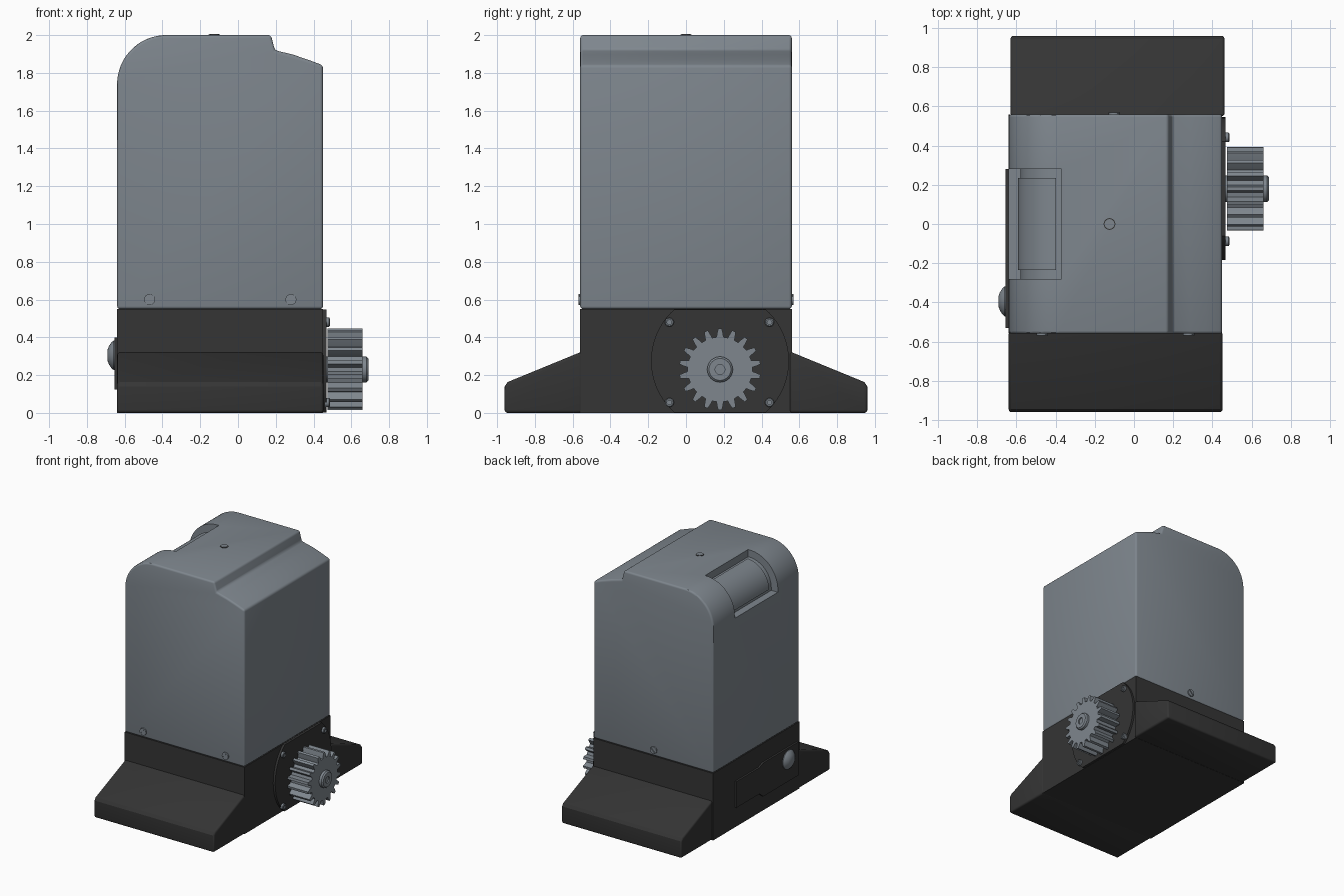
import bpy, bmesh, math
from mathutils import Vector

cube = bpy.data.objects.get("Cube")
if cube:
    bpy.data.objects.remove(cube, do_unlink=True)


def material(name, rgb):
    m = bpy.data.materials.new(name)
    m.use_nodes = True
    m.diffuse_color = (*rgb, 1)
    m.node_tree.nodes["Principled BSDF"].inputs["Base Color"].default_value = (*rgb, 1)
    return m


GREY = material("slate grey", (0.21, 0.24, 0.27))
DARK = material("charcoal", (0.035, 0.035, 0.035))


def activate(ob):
    bpy.ops.object.select_all(action="DESELECT")
    ob.select_set(True)
    bpy.context.view_layer.objects.active = ob


def prism(name, pts, axis, lo, hi, mat, bevel=0, cutter=None):
    """Extrude a 2D outline along an axis; outline is (y,z), (x,z) or (x,y)."""
    place = {"x": lambda a, b, t: (t, a, b),
             "y": lambda a, b, t: (a, t, b),
             "z": lambda a, b, t: (a, b, t)}[axis]
    bm = bmesh.new()
    face = bm.faces.new([bm.verts.new(place(a, b, lo)) for a, b in pts])
    ext = bmesh.ops.extrude_face_region(bm, geom=[face])["geom"]
    move = Vector(place(0, 0, hi - lo))
    bmesh.ops.translate(bm, vec=move, verts=[v for v in ext if isinstance(v, bmesh.types.BMVert)])
    bmesh.ops.recalc_face_normals(bm, faces=bm.faces)
    me = bpy.data.meshes.new(name)
    bm.to_mesh(me)
    bm.free()
    me.materials.append(mat)
    ob = bpy.data.objects.new(name, me)
    bpy.context.collection.objects.link(ob)
    activate(ob)
    if bevel:
        mod = ob.modifiers.new("rounded edges", "BEVEL")
        mod.width, mod.segments = bevel, 3
        mod.limit_method, mod.angle_limit = "ANGLE", math.radians(50)
        bpy.ops.object.modifier_apply(modifier=mod.name)
    if cutter:
        mod = ob.modifiers.new("recess", "BOOLEAN")
        mod.operation, mod.object, mod.solver = "DIFFERENCE", cutter, "EXACT"
        bpy.ops.object.modifier_apply(modifier=mod.name)
    bpy.ops.object.shade_smooth_by_angle(angle=math.radians(30))
    return ob


def arc(cx, cy, r, start, end, n):
    steps = [math.radians(start + (end - start) * i / n) for i in range(n + 1)]
    return [(cx + r * math.cos(t), cy + r * math.sin(t)) for t in steps]


def circle(cx, cy, r, n=32):
    return arc(cx, cy, r, 0, 360 - 360 / n, n - 1)


def rect(a0, a1, b0, b1):
    return [(a0, b0), (a1, b0), (a1, b1), (a0, b1)]


def lathe_x(name, y, z, profile, mat, n=32):
    """Stack of rings along x, given as (x, radius); ends are closed."""
    bm = bmesh.new()
    rings = [[bm.verts.new((x, a, b)) for a, b in circle(y, z, r, n)] for x, r in profile]
    for p, q in zip(rings, rings[1:]):
        for i in range(n):
            j = (i + 1) % n
            bm.faces.new((p[i], p[j], q[j], q[i]))
    bm.faces.new(rings[0])
    bm.faces.new(rings[-1])
    bmesh.ops.recalc_face_normals(bm, faces=bm.faces)
    me = bpy.data.meshes.new(name)
    bm.to_mesh(me)
    bm.free()
    me.materials.append(mat)
    ob = bpy.data.objects.new(name, me)
    bpy.context.collection.objects.link(ob)
    activate(ob)
    bpy.ops.object.shade_smooth_by_angle(angle=math.radians(30))


# Housing with a recess over its rounded shoulder
CX, CZ, R = -0.38, 1.74, 0.26
cutter = prism("window_cutter",
               [(-0.37, 2.1), (-0.8, 2.1), (-0.8, 1.72), (CX - 0.2, 1.72)]
               + arc(CX, CZ, 0.2, 180, 90, 16) + [(-0.37, CZ + 0.2)],
               "y", -0.28, 0.28, GREY)
cutter.hide_render = True
cutter.hide_set(True)
outline = ([(-0.64, 0.55), (0.45, 0.55), (0.45, 1.84), (0.37, 1.87), (0.29, 1.897),
            (0.195, 1.92), (0.175, 2.0)] + arc(CX, CZ, R, 90, 180, 20))
prism("housing", outline, "y", -0.56, 0.56, GREY, 0.015, cutter)

# Curved window panel inside the recess
prism("window_panel", arc(CX, CZ, 0.212, 95, 178, 16) + arc(CX, CZ, 0.19, 178, 95, 16),
      "y", -0.235, 0.235, GREY)

# Base and sloping feet
prism("base", rect(-0.64, 0.45, -0.56, 0.56), "z", 0, 0.55, DARK)
for name, s, shift in (("front_foot", -1, 0), ("back_foot", 1, 0.01)):
    prism(name, [(s * y, z) for y, z in ((0.55, 0), (0.96, 0), (0.96, 0.14), (0.945, 0.163), (0.55, 0.325))],
          "x", -0.64 + shift, 0.452 + shift, DARK, 0.015)

# Round gear flange, trimmed flat above and below
GY, GZ = 0.18, 0.23
flange = [(y, min(max(z, 0.003), 0.549)) for y, z in
          arc(GY, 0.275, 0.365, -48.5, 48.5, 20) + arc(GY, 0.275, 0.365, 131.5, 228.5, 20)]
prism("gear_flange", flange, "x", 0.44, 0.468, DARK)

# Pinion gear
TEETH = 18
gear = []
for i in range(TEETH):
    for frac, r in ((-0.31, 0.172), (-0.24, 0.19), (-0.13, 0.216),
                    (0.13, 0.216), (0.24, 0.19), (0.31, 0.172)):
        t = math.pi / 2 + math.tau * (i + frac) / TEETH
        gear.append((GY + r * math.cos(t), GZ + r * math.sin(t)))
prism("pinion_gear", gear, "x", 0.475, 0.66, GREY)
lathe_x("gear_shaft", GY, GZ,
        [(0.46, 0.068), (0.68, 0.068), (0.69, 0.058), (0.69, 0.026), (0.68, 0.026)], GREY)

# Flange bolts with sockets
for y in (-0.088, 0.442):
    for z in (0.055, 0.48):
        lathe_x("flange_bolt", y, z,
                [(0.46, 0.024), (0.483, 0.024), (0.487, 0.019), (0.487, 0.012), (0.478, 0.012)],
                GREY, 20)

# Side access plate with release knob
prism("access_plate", [(-0.53, 0.125), (-0.07, 0.125), (-0.02, 0.165), (0.28, 0.165),
                       (0.28, 0.38), (-0.02, 0.38), (-0.07, 0.4), (-0.53, 0.4)],
      "x", -0.655, -0.63, DARK)
lathe_x("release_knob", -0.395, 0.305,
        [(-0.65, 0.078), (-0.66, 0.077), (-0.672, 0.066), (-0.685, 0.045), (-0.692, 0.025)], GREY)

# Slotted cover screws: one low disc and two raised half moons
for x, s in ((-0.468, -1), (0.28, -1), (-0.1, 1)):
    prism("cover_screw", circle(x, 0.6, 0.029, 24), "y", s * 0.55, s * 0.563, GREY)
    for turn in (45, 225):
        prism("cover_screw_half", arc(x, 0.6, 0.029, turn + 10, turn + 170, 10),
              "y", s * 0.55, s * 0.57, GREY)

# Top cover plug
prism("top_plug_rim", circle(-0.125, 0, 0.03), "z", 1.99, 2.003, DARK)
prism("top_plug", circle(-0.125, 0, 0.025), "z", 1.99, 2.005, GREY)
